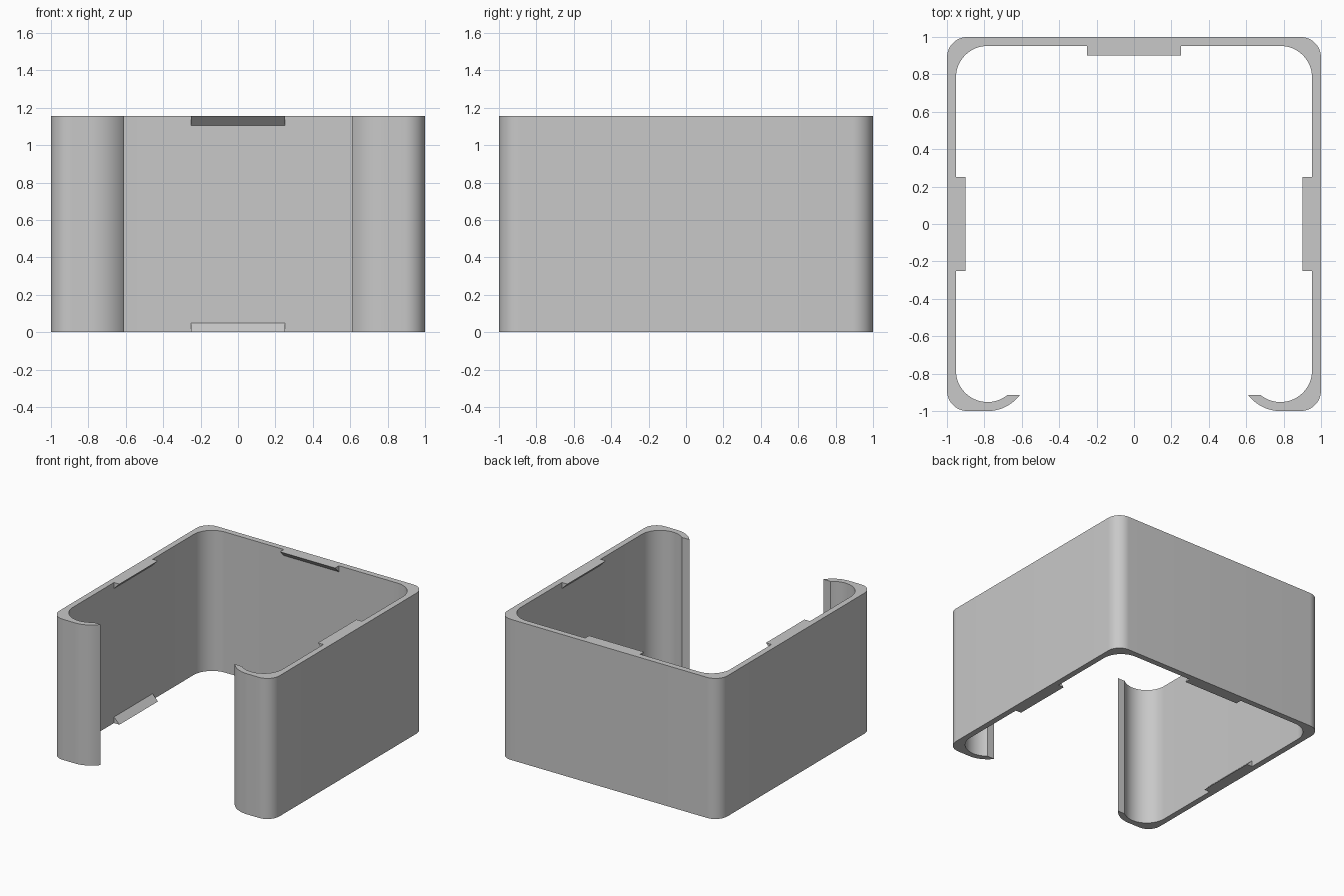
import bpy
import bmesh
from math import asin, cos, pi, radians, sin
from mathutils import Matrix

cube = bpy.data.objects.get("Cube")
if cube:
    bpy.data.objects.remove(cube)

HEIGHT = 1.155
INNER = 0.952          # inner face of the walls
TAB = 0.05             # depth and height of the retaining tabs
TAB_HALF = 0.25
OUT_R = 0.11           # outer corner radius
HOOK = 0.783           # centre of the inner corner arcs
HOOK_OUT, HOOK_IN = 1 - HOOK, INNER - HOOK
LIP_Y = -0.913         # flat end of the front hooks

grey = bpy.data.materials.new("light grey")
grey.use_nodes = True
grey.diffuse_color = (0.58, 0.58, 0.58, 1)
grey.node_tree.nodes["Principled BSDF"].inputs["Base Color"].default_value = grey.diffuse_color


def arc(cx, cy, r, start, end, steps=16):
    return [(cx + r * cos(start + (end - start) * i / steps),
             cy + r * sin(start + (end - start) * i / steps)) for i in range(steps + 1)]


def prism(name, outline, depth, matrix=Matrix()):
    """Extrude a flat outline along its local z."""
    bm = bmesh.new()
    face = bm.faces.new([bm.verts.new((x, y, 0)) for x, y in outline])
    new = bmesh.ops.extrude_face_region(bm, geom=[face])["geom"]
    verts = [v for v in new if isinstance(v, bmesh.types.BMVert)]
    bmesh.ops.translate(bm, verts=verts, vec=(0, 0, depth))
    bm.transform(matrix)
    bmesh.ops.recalc_face_normals(bm, faces=bm.faces)
    mesh = bpy.data.meshes.new(name)
    bm.to_mesh(mesh)
    bm.free()
    mesh.materials.append(grey)
    obj = bpy.data.objects.new(name, mesh)
    bpy.context.collection.objects.link(obj)
    return obj


# Wall: one half of the outline from the outer back corner round the hook
# to the inner back corner, then its mirror image
c = 1 - OUT_R
lip_out = -pi + asin((-LIP_Y - HOOK) / HOOK_OUT)
lip_in = -pi + asin((-LIP_Y - HOOK) / HOOK_IN)
half = (arc(c, c, OUT_R, pi / 2, 0)
        + arc(c, -c, OUT_R, 0, -pi / 2)
        + arc(HOOK, -HOOK, HOOK_OUT, -pi / 2, lip_out)
        + arc(HOOK, -HOOK, HOOK_IN, lip_in, 0, 24)
        + arc(HOOK, HOOK, HOOK_IN, 0, pi / 2))
wall = prism("wall", half + [(-x, y) for x, y in reversed(half)], HEIGHT)
bpy.context.view_layer.objects.active = wall
wall.select_set(True)
bpy.ops.object.shade_smooth_by_angle(angle=radians(30))

# Retaining tabs: wedges at the top and bottom edge of each wall
upright = Matrix.Translation((-TAB_HALF, 0, 0)) @ Matrix(
    ((0, 0, 1, 0), (1, 0, 0, 0), (0, 1, 0, 0), (0, 0, 0, 1)))
for side, turn in (("back", 0), ("right", pi / 2), ("left", -pi / 2)):
    # turning the back wall by +90 degrees brings it to -x, the model's right
    for level, edge, inward in (("bottom", 0, TAB), ("top", HEIGHT, -TAB)):
        wedge = [(INNER, edge), (INNER - TAB, edge), (INNER, edge + inward)]
        prism(f"{side}_{level}_tab", wedge, 2 * TAB_HALF,
              Matrix.Rotation(turn, 4, "Z") @ upright)
